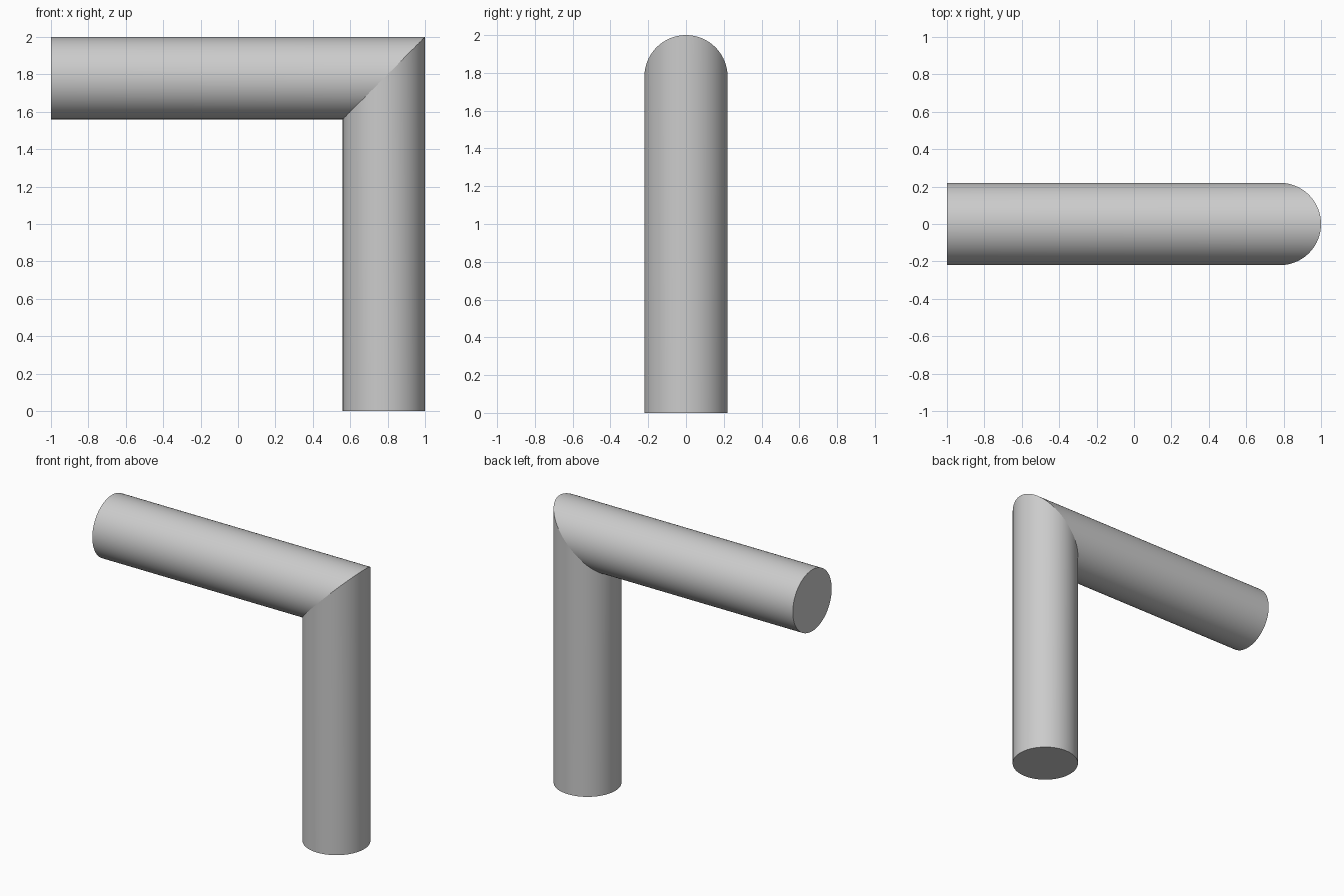
import bpy, bmesh
from math import sin, cos, tau

if "Cube" in bpy.data.objects:
    bpy.data.objects.remove(bpy.data.objects["Cube"])

R = 0.22        # pipe radius
C = 1 - R       # x of the upright's axis
H = 2 - R       # height of the horizontal axis
SIDES = 96

bm = bmesh.new()


def ring(place):
    """Circle of vertices; place maps (across, depth) to a 3D point."""
    return [bm.verts.new(place(R * sin(tau * i / SIDES), R * cos(tau * i / SIDES)))
            for i in range(SIDES)]


# Left end, 45 degree mitre joint, foot
left = ring(lambda u, v: (-1, v, H + u))
mitre = ring(lambda u, v: (C + u, v, H + u))
foot = ring(lambda u, v: (C + u, v, 0))

# Pipe walls
for a, b in ((left, mitre), (mitre, foot)):
    for i in range(SIDES):
        j = (i + 1) % SIDES
        bm.faces.new((a[i], a[j], b[j], b[i])).smooth = True

# Flat end caps
bm.faces.new(left)
bm.faces.new(foot)
bmesh.ops.recalc_face_normals(bm, faces=bm.faces)

# Crisp edges around the ends and the mitre
for loop in (left, mitre, foot):
    for i in range(SIDES):
        bm.edges.get((loop[i], loop[(i + 1) % SIDES])).smooth = False

mesh = bpy.data.meshes.new("mitred_pipe_elbow")
bm.to_mesh(mesh)
bm.free()
bpy.context.collection.objects.link(bpy.data.objects.new("mitred_pipe_elbow", mesh))
